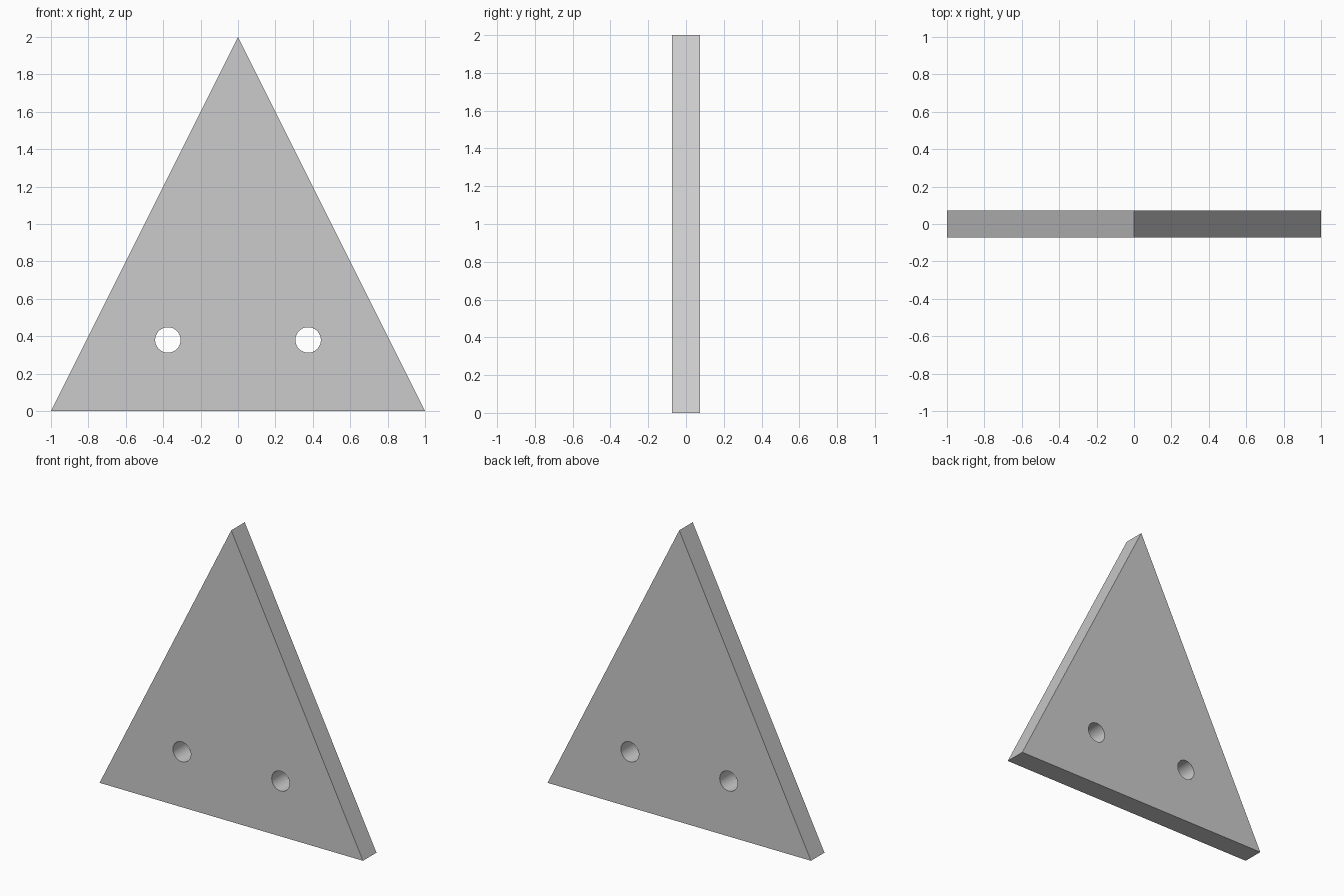
import bpy, bmesh
from math import radians

if "Cube" in bpy.data.objects:
    bpy.data.objects.remove(bpy.data.objects["Cube"])

HALF_T = 0.073

# Triangular plate: profile extruded along y
bm = bmesh.new()
face = bm.faces.new([bm.verts.new((x, -HALF_T, z)) for x, z in ((-1, 0), (1, 0), (0, 2))])
ext = bmesh.ops.extrude_face_region(bm, geom=[face], use_keep_orig=True)
verts = [v for v in ext["geom"] if isinstance(v, bmesh.types.BMVert)]
bmesh.ops.translate(bm, verts=verts, vec=(0, 2 * HALF_T, 0))
bmesh.ops.recalc_face_normals(bm, faces=bm.faces)
mesh = bpy.data.meshes.new("triangular_plate")
bm.to_mesh(mesh)
bm.free()
plate = bpy.data.objects.new("triangular_plate", mesh)
bpy.context.collection.objects.link(plate)

# Two round through-holes
cutters = []
for side in (-1, 1):
    bpy.ops.mesh.primitive_cylinder_add(vertices=48, radius=0.068, depth=0.5,
                                        location=(side * 0.375, 0, 0.38),
                                        rotation=(radians(90), 0, 0))
    cutter = bpy.context.object
    cutter.name = "hole_cutter"
    cutter.hide_render = True
    cutters.append(cutter)
    mod = plate.modifiers.new("hole", 'BOOLEAN')
    mod.operation = 'DIFFERENCE'
    mod.solver = 'EXACT'
    mod.object = cutter

# Apply the holes, drop the cutters, smooth the hole walls only
bpy.ops.object.select_all(action='DESELECT')
plate.select_set(True)
bpy.context.view_layer.objects.active = plate
for mod in list(plate.modifiers):
    bpy.ops.object.modifier_apply(modifier=mod.name)
for cutter in cutters:
    bpy.data.objects.remove(cutter)
bpy.ops.object.shade_smooth_by_angle(angle=radians(30))
